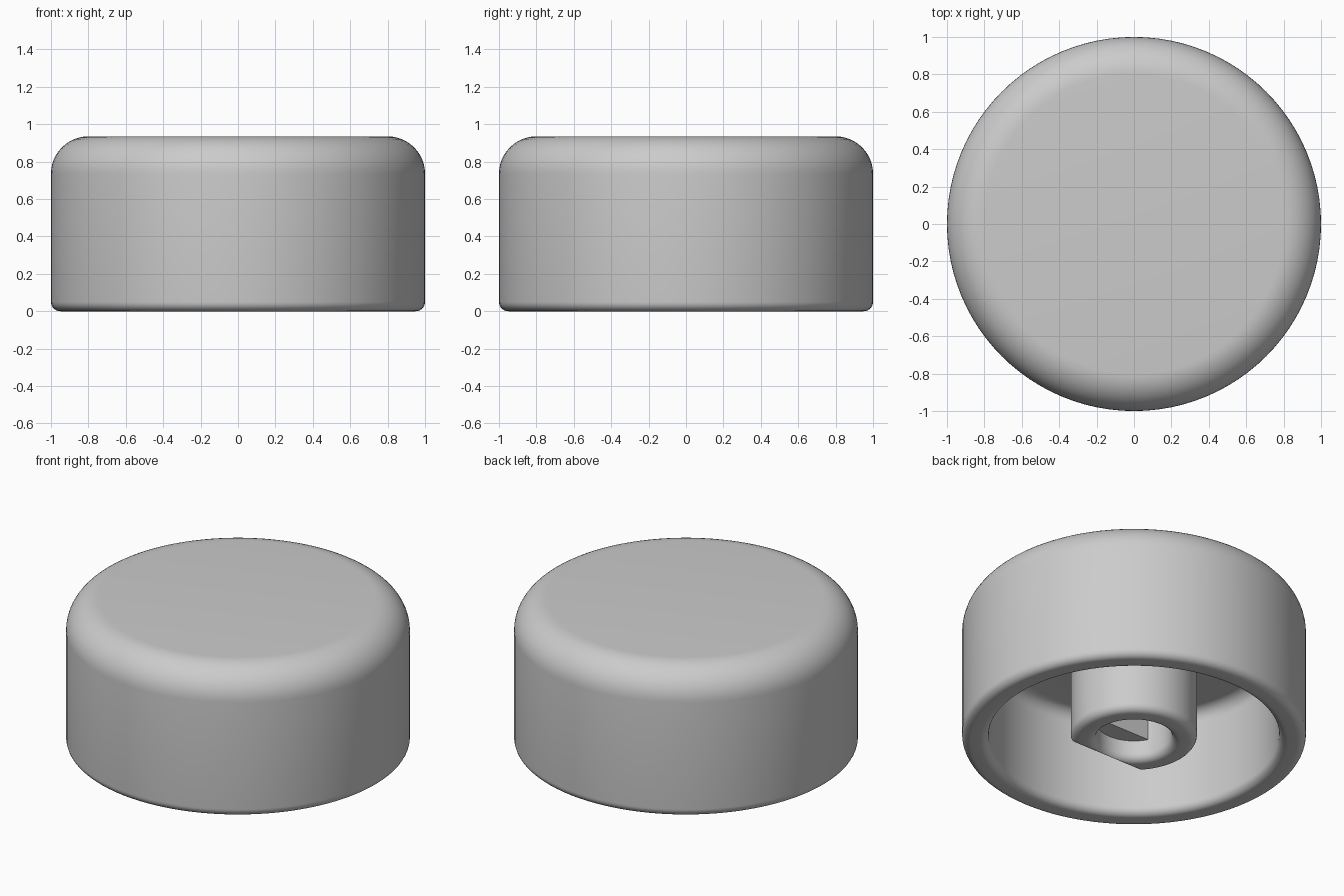
import bpy, bmesh, math

old = bpy.data.objects.get("Cube")
if old:
    bpy.data.objects.remove(old, do_unlink=True)

SEGMENTS = 96
grey = bpy.data.materials.new("matte grey plastic")
grey.use_nodes = True
colour = (0.6, 0.6, 0.6, 1)
grey.diffuse_color = colour
grey.node_tree.nodes["Principled BSDF"].inputs["Base Color"].default_value = colour


def finish(name, bm):
    bmesh.ops.recalc_face_normals(bm, faces=bm.faces[:])
    mesh = bpy.data.meshes.new(name)
    bm.to_mesh(mesh)
    bm.free()
    mesh.materials.append(grey)
    obj = bpy.data.objects.new(name, mesh)
    bpy.context.collection.objects.link(obj)
    return obj


def fillet(r, z, radius, start, end, steps=8):
    """Arc of profile points about (r, z), angles in degrees."""
    angles = [math.radians(start + (end - start) * i / steps) for i in range(steps + 1)]
    return [(r + radius * math.cos(a), z + radius * math.sin(a)) for a in angles]


def lathe(name, profile):
    """Revolve an (r, z) profile that starts and ends on the axis."""
    bm = bmesh.new()
    verts = [bm.verts.new((r, 0, z)) for r, z in profile]
    edges = [bm.edges.new(pair) for pair in zip(verts, verts[1:])]
    bmesh.ops.spin(bm, geom=verts + edges, cent=(0, 0, 0), axis=(0, 0, 1),
                   angle=math.tau, steps=SEGMENTS, use_merge=True)
    bmesh.ops.remove_doubles(bm, verts=bm.verts[:], dist=0.0001)
    return finish(name, bm)


def d_prism(name, radius, flat, bottom, top, bevel=0):
    """Round bar with a flat on its -y side, rounded at the lower end."""
    bm = bmesh.new()
    half = math.acos(flat / radius)
    start, sweep = -math.pi / 2 + half, math.tau - 2 * half
    count = 72
    ring = [bm.verts.new((radius * math.cos(start + sweep * i / count),
                          radius * math.sin(start + sweep * i / count), bottom))
            for i in range(count + 1)]
    base = bm.faces.new(ring)
    up = bmesh.ops.extrude_face_region(bm, geom=[base], use_keep_orig=True)
    for v in up["geom"]:
        if isinstance(v, bmesh.types.BMVert):
            v.co.z = top
    if bevel:
        rim = [e for e in bm.edges if all(abs(v.co.z - bottom) < 1e-5 for v in e.verts)]
        bmesh.ops.bevel(bm, geom=rim, offset=bevel, segments=6, profile=0.5,
                        affect='EDGES', clamp_overlap=True)
    return finish(name, bm)


def cut(obj, cutter):
    mod = obj.modifiers.new("cut", 'BOOLEAN')
    mod.operation, mod.solver, mod.object = 'DIFFERENCE', 'EXACT', cutter
    bpy.context.view_layer.objects.active = obj
    bpy.ops.object.modifier_apply(modifier=mod.name)
    bpy.data.objects.remove(cutter, do_unlink=True)


# Hollow cap: outer shell, rounded rim, cavity and ceiling
cap = lathe("knob_cap", [(0, 0.935)]
            + fillet(0.8, 0.735, 0.2, 90, 0, 12)
            + fillet(0.95, 0.05, 0.05, 0, -90)
            + fillet(0.895, 0.05, 0.05, -90, -180)
            + fillet(0.765, 0.56, 0.08, 0, 90)
            + [(0, 0.64)])

# Shaft stem with an outer flat, flared round mouth and keyed bore
stem = d_prism("shaft_stem", 0.367, 0.26, 0, 0.66, 0.05)
mouth = lathe("mouth_cutter", [(0, -0.05), (0.27, -0.05)]
              + fillet(0.27, 0.05, 0.05, -90, -180)
              + [(0.22, 0.13), (0, 0.13)])
bore = d_prism("bore_cutter", 0.22, 0.103, 0.1, 0.6)
cut(stem, mouth)
cut(stem, bore)

# Smooth curves, crisp corners
bpy.ops.object.select_all(action='DESELECT')
for obj in (cap, stem):
    obj.select_set(True)
    bpy.context.view_layer.objects.active = obj
bpy.ops.object.shade_smooth_by_angle(angle=math.radians(30))
